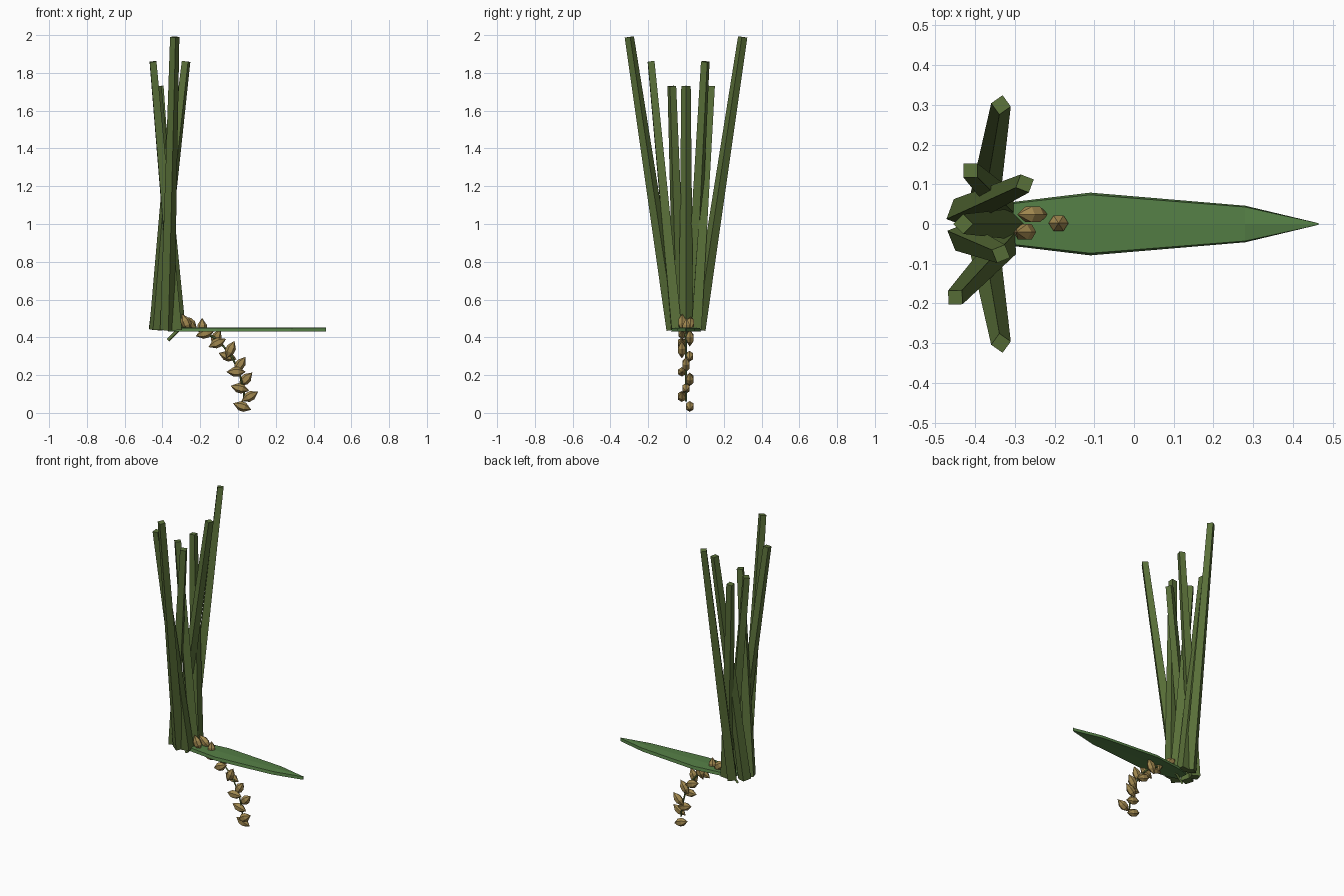
import bpy, bmesh, math
from mathutils import Vector, Matrix

if "Cube" in bpy.data.objects:
    bpy.data.objects.remove(bpy.data.objects["Cube"])


def material(name, rgb):
    m = bpy.data.materials.new(name)
    m.diffuse_color = (*rgb, 1)
    m.use_nodes = True
    m.node_tree.nodes["Principled BSDF"].inputs["Base Color"].default_value = m.diffuse_color
    return m


STALK = material("stalk_green", (0.10, 0.16, 0.04))
LEAF = material("leaf_green", (0.09, 0.21, 0.06))
GRAIN = material("grain_gold", (0.36, 0.25, 0.08))


def make_object(name, bm, mat):
    bmesh.ops.recalc_face_normals(bm, faces=bm.faces)
    me = bpy.data.meshes.new(name)
    bm.to_mesh(me)
    bm.free()
    me.materials.append(mat)
    ob = bpy.data.objects.new(name, me)
    bpy.context.collection.objects.link(ob)
    return ob


def tapered_rod(name, a, b, r1, r2, sides, mat, spin=0.0):
    a, b = Vector(a), Vector(b)
    d = b - a
    bm = bmesh.new()
    bmesh.ops.create_cone(bm, cap_ends=True, segments=sides, radius1=r1, radius2=r2, depth=d.length)
    rot = Vector((0, 0, 1)).rotation_difference(d).to_matrix().to_4x4()
    bm.transform(Matrix.Translation((a + b) / 2) @ rot @ Matrix.Rotation(spin, 4, 'Z'))
    return make_object(name, bm, mat)


# Bundle of cut stalks: base x, y and tip x, y, z
stalks = [
    (-0.375, 0.066, -0.335, 0.300, 1.99),
    (-0.375, -0.066, -0.335, -0.300, 1.99),
    (-0.438, 0.028, -0.275, 0.102, 1.86),
    (-0.325, -0.050, -0.450, -0.185, 1.86),
    (-0.330, 0.055, -0.412, 0.135, 1.73),
    (-0.315, 0.000, -0.430, 0.000, 1.73),
    (-0.435, -0.032, -0.335, -0.075, 1.73),
]
for i, (x, y, tx, ty, tz) in enumerate(stalks):
    tapered_rod(f"stalk_{i + 1}", (x, y, 0.44), (tx, ty, tz), 0.038, 0.025, 4, STALK,
                spin=math.atan2(ty - y, tx - x))

# Flat leaf blade: stations of x and half width, with chamfered rim
bm = bmesh.new()
rows = []
for x, w in [(-0.37, 0.035), (-0.30, 0.056), (-0.11, 0.079), (0.28, 0.046), (0.465, 0.002)]:
    section = [(-w, 0.431), (-w * 0.93, 0.450), (0, 0.453), (w * 0.93, 0.450), (w, 0.431), (0, 0.433)]
    rows.append([bm.verts.new((x, y, z)) for y, z in section])
for a, b in zip(rows, rows[1:]):
    for j in range(6):
        k = (j + 1) % 6
        bm.faces.new((a[j], a[k], b[k], b[j]))
bm.faces.new(rows[0])
bm.faces.new(rows[-1])
make_object("leaf_blade", bm, LEAF)

# Thin drooping stem that carries the grains
path = [(-0.37, 0.385), (-0.31, 0.445), (-0.20, 0.44), (-0.11, 0.39),
        (-0.04, 0.31), (0.005, 0.22), (0.03, 0.12), (0.035, 0.06)]
cu = bpy.data.curves.new("grain_stem", 'CURVE')
cu.dimensions = '3D'
cu.bevel_depth = 0.009
cu.bevel_resolution = 0
cu.use_fill_caps = True
sp = cu.splines.new('POLY')
sp.points.add(len(path) - 1)
for p, (x, z) in zip(sp.points, path):
    p.co = (x, 0, z, 1)
    p.radius = 1.0 if z > 0.42 or x < -0.3 else 0.6
cu.materials.append(STALK)
bpy.context.collection.objects.link(bpy.data.objects.new("grain_stem", cu))


# Faceted grain with pointed ends, laid along an angle in the xz plane
def grain(name, x, y, z, angle):
    bm = bmesh.new()
    half, r, n = 0.051, 0.025, 6
    rings = []
    for h in (-0.014, 0.014):
        rings.append([bm.verts.new((h, r * 0.9 * math.sin(t * math.tau / n), r * math.cos(t * math.tau / n)))
                      for t in range(n)])
    ends = [bm.verts.new((-half, 0, 0)), bm.verts.new((half, 0, 0))]
    for j in range(n):
        k = (j + 1) % n
        bm.faces.new((rings[0][j], rings[0][k], rings[1][k], rings[1][j]))
        for ring, end in zip(rings, ends):
            bm.faces.new((ring[j], ring[k], end))
    bm.transform(Matrix.Translation((x, y, z)) @ Matrix.Rotation(-math.radians(angle), 4, 'Y'))
    make_object(name, bm, GRAIN)


# Grains zigzag down the stem: x, y, z, tilt in degrees
grains = [
    (-0.275, -0.020, 0.478, 115), (-0.255, 0.024, 0.475, -40), (-0.190, 0.002, 0.452, 90),
    (-0.175, -0.020, 0.420, 15), (-0.115, 0.020, 0.397, 65), (-0.110, -0.022, 0.370, 25),
    (-0.040, -0.022, 0.335, 65), (-0.055, 0.018, 0.300, -20), (0.010, 0.000, 0.255, 55),
    (-0.010, -0.022, 0.217, 0), (0.040, 0.020, 0.178, 45), (0.010, 0.000, 0.130, -15),
    (0.062, -0.022, 0.087, 30), (0.022, 0.020, 0.034, -20),
]
for i, g in enumerate(grains):
    grain(f"grain_{i + 1}", *g)
